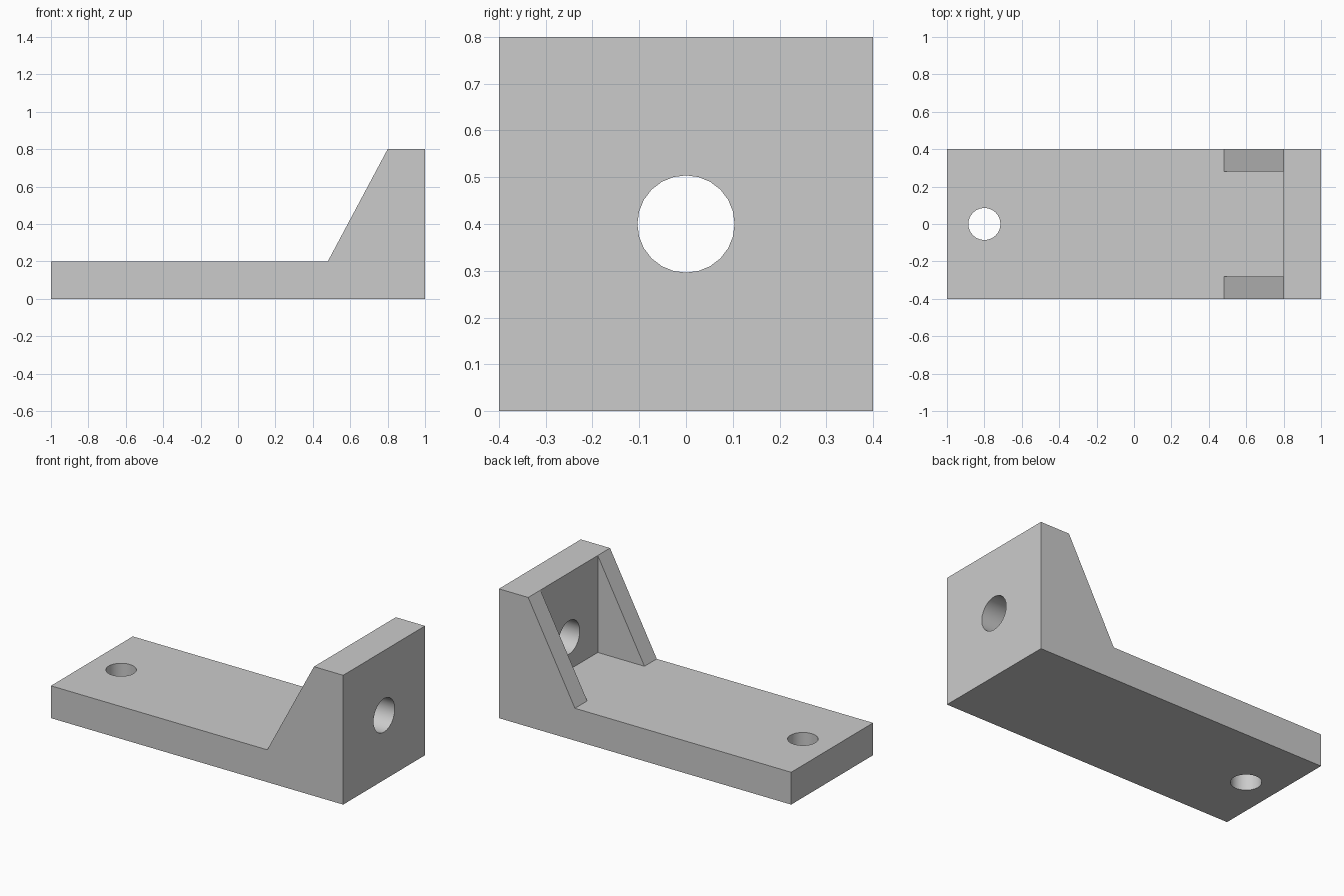
import bpy
import bmesh
import math
from mathutils import Matrix

if "Cube" in bpy.data.objects:
    bpy.data.objects.remove(bpy.data.objects["Cube"], do_unlink=True)

HALF_WIDTH = 0.4
GUSSET = 0.12
BASE_TOP = 0.2
WALL_X = 0.8
HEIGHT = 0.8

grey = bpy.data.materials.new("light grey")
grey.use_nodes = True
colour = (0.6, 0.6, 0.6, 1)
grey.diffuse_color = colour
grey.node_tree.nodes["Principled BSDF"].inputs["Base Color"].default_value = colour


def finish(name, bm):
    bmesh.ops.recalc_face_normals(bm, faces=bm.faces[:])
    mesh = bpy.data.meshes.new(name)
    bm.to_mesh(mesh)
    bm.free()
    mesh.materials.append(grey)
    obj = bpy.data.objects.new(name, mesh)
    bpy.context.collection.objects.link(obj)
    return obj


def prism(name, profile, y0, y1):
    """Extrude an x-z profile from y0 to y1."""
    bm = bmesh.new()
    face = bm.faces.new([bm.verts.new((x, y0, z)) for x, z in profile])
    out = bmesh.ops.extrude_face_region(bm, geom=[face])["geom"]
    verts = [v for v in out if isinstance(v, bmesh.types.BMVert)]
    bmesh.ops.translate(bm, verts=verts, vec=(0, y1 - y0, 0))
    return finish(name, bm)


def drill(name, radius, matrix):
    bm = bmesh.new()
    bmesh.ops.create_cone(bm, cap_ends=True, segments=24, radius1=radius,
                          radius2=radius, depth=0.5, matrix=matrix)
    return finish(name, bm)


def combine(target, other, operation):
    """Apply a boolean and discard the helper."""
    mod = target.modifiers.new(operation, "BOOLEAN")
    mod.operation = operation
    mod.solver = "EXACT"
    mod.object = other
    bpy.context.view_layer.objects.active = target
    bpy.ops.object.modifier_apply(modifier=mod.name)
    bpy.data.objects.remove(other, do_unlink=True)


# Base plate and upright wall
bracket = prism("angle_bracket",
                [(-1, 0), (1, 0), (1, HEIGHT), (WALL_X, HEIGHT),
                 (WALL_X, BASE_TOP), (-1, BASE_TOP)], -HALF_WIDTH, HALF_WIDTH)

# Sloping gussets flush with both sides
for side in (-1, 1):
    inner, outer = side * (HALF_WIDTH - GUSSET), side * HALF_WIDTH
    gusset = prism("gusset", [(0.48, BASE_TOP), (WALL_X, BASE_TOP),
                              (WALL_X, HEIGHT)], inner, outer)
    combine(bracket, gusset, "UNION")

# Bolt hole in the base, larger hole through the wall
combine(bracket, drill("base_hole", 0.086, Matrix.Translation((-0.8, 0, 0.1))),
        "DIFFERENCE")
combine(bracket, drill("wall_hole", 0.104, Matrix.Translation((0.9, 0, 0.4))
                       @ Matrix.Rotation(math.pi / 2, 4, "Y")), "DIFFERENCE")

# Merge flat faces and smooth only the hole walls
bm = bmesh.new()
bm.from_mesh(bracket.data)
bmesh.ops.remove_doubles(bm, verts=bm.verts[:], dist=0.0001)
bmesh.ops.dissolve_limit(bm, angle_limit=math.radians(1),
                         verts=bm.verts[:], edges=bm.edges[:])
bm.to_mesh(bracket.data)
bm.free()
bpy.ops.object.select_all(action="DESELECT")
bracket.select_set(True)
bpy.context.view_layer.objects.active = bracket
bpy.ops.object.shade_smooth_by_angle(angle=math.radians(25))
